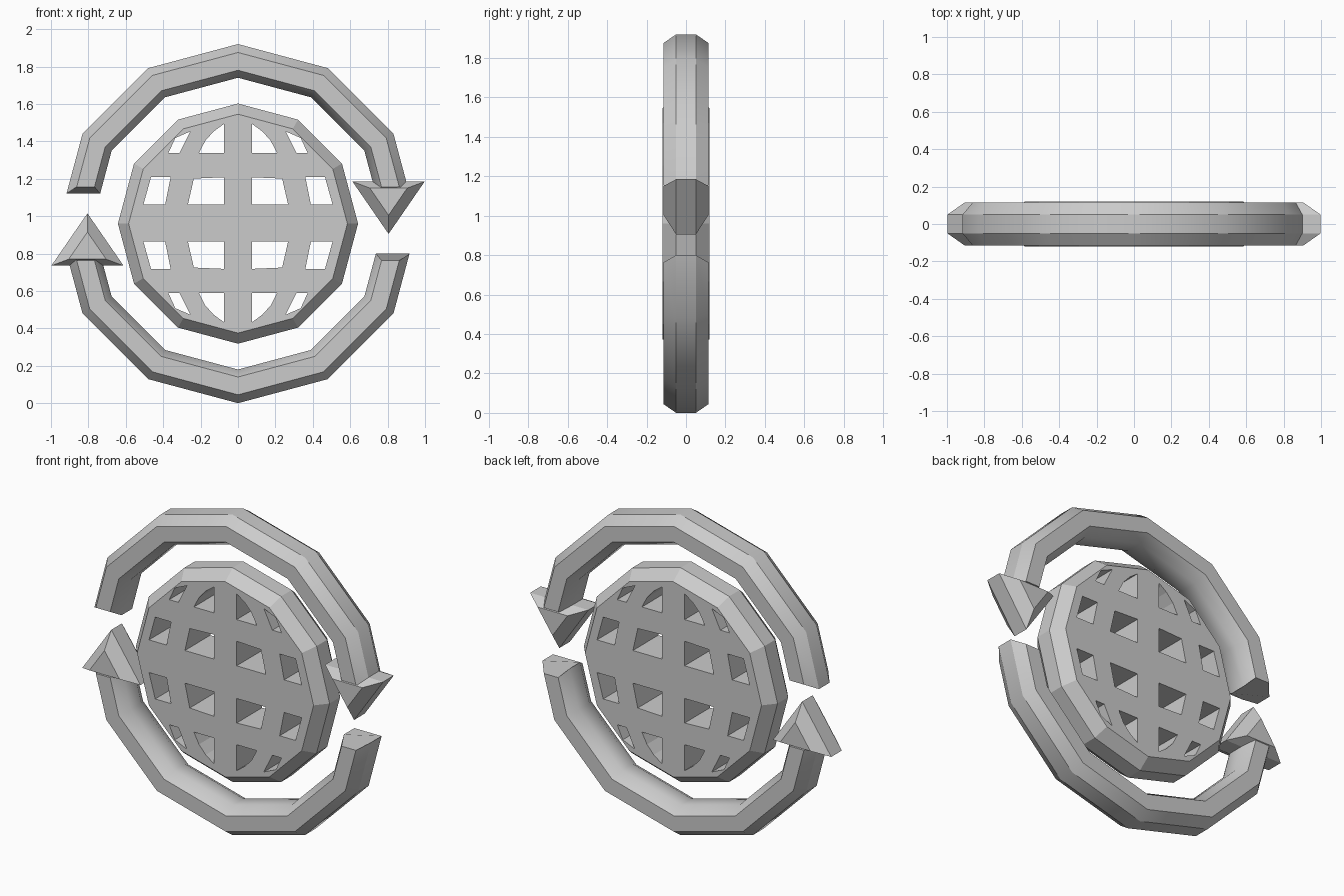
import bpy, bmesh, math
from math import sin, cos, pi

if "Cube" in bpy.data.objects:
    bpy.data.objects.remove(bpy.data.objects["Cube"], do_unlink=True)

MID = 0.96        # height of the common centre
DEPTH = 0.115     # half thickness of the arrows
RIM = 0.05        # half thickness at the chamfered edge

grey = bpy.data.materials.new("plain grey")
grey.use_nodes = True
grey.diffuse_color = (0.6, 0.6, 0.6, 1)
grey.node_tree.nodes["Principled BSDF"].inputs["Base Color"].default_value = (0.6, 0.6, 0.6, 1)


def loft(name, rings, closed=True):
    """Skin a list of equal point rings and cap both ends."""
    bm = bmesh.new()
    rows = [[bm.verts.new(p) for p in ring] for ring in rings]
    for a, b in zip(rows, rows[1:]):
        for i in range(len(a)):
            j = (i + 1) % len(a)
            bm.faces.new((a[i], a[j], b[j], b[i]))
    bm.faces.new(rows[0])
    bm.faces.new(rows[-1])
    bmesh.ops.recalc_face_normals(bm, faces=bm.faces)
    mesh = bpy.data.meshes.new(name)
    bm.to_mesh(mesh)
    bm.free()
    mesh.materials.append(grey)
    obj = bpy.data.objects.new(name, mesh)
    bpy.context.collection.objects.link(obj)
    return obj


def outline(points, y):
    return [(x, y, MID + z) for x, z in points]


def polygon(radius):
    return [(radius * sin(k * pi / 6), radius * cos(k * pi / 6)) for k in range(12)]


# Globe: chamfered twelve-sided disc
globe = loft("globe_disc", [outline(polygon(r), y) for r, y in
                            ((0.585, -0.12), (0.642, -RIM), (0.642, RIM), (0.585, 0.12))])

# Globe openings: one quarter of the lattice, mirrored to all four
quarter = [
    [(0.075, 0.098), (0.075, 0.245), (0.236, 0.238), (0.268, 0.098)],
    [(0.39, 0.098), (0.36, 0.245), (0.465, 0.245), (0.506, 0.098)],
    [(0.075, 0.375), (0.075, 0.53), (0.13, 0.49), (0.175, 0.44), (0.208, 0.375)],
    [(0.312, 0.375), (0.255, 0.49), (0.335, 0.455), (0.372, 0.375)],
]
cutters = bpy.data.collections.new("cutters")
bpy.context.scene.collection.children.link(cutters)
for sx in (-1, 1):
    for sz in (-1, 1):
        for shape in quarter:
            pts = [(sx * x, sz * z + 0.003) for x, z in shape]
            cutter = loft("opening_cutter", [outline(pts, -0.3), outline(pts, 0.3)])
            bpy.context.collection.objects.unlink(cutter)
            cutters.objects.link(cutter)
            cutter.hide_render = True
            cutter.display_type = 'WIRE'

cut = globe.modifiers.new("openings", 'BOOLEAN')
cut.operation = 'DIFFERENCE'
cut.solver = 'EXACT'
cut.operand_type = 'COLLECTION'
cut.collection = cutters
bpy.context.view_layer.objects.active = globe
globe.select_set(True)
bpy.ops.object.modifier_apply(modifier=cut.name)
for cutter in list(cutters.objects):
    bpy.data.objects.remove(cutter, do_unlink=True)
bpy.data.collections.remove(cutters)

# Arc cross-section: radius and depth of a chamfered bar
section = [(0.82, -DEPTH), (0.915, -DEPTH), (0.96, -RIM), (0.96, RIM),
           (0.915, DEPTH), (0.82, DEPTH), (0.78, RIM), (0.78, -RIM)]


def arc_end(side):
    """Level end of the arc, set back where the bar is deepest."""
    ring = []
    for r, y in section:
        z = 0.197 if abs(y) > RIM else 0.16
        t = 1 - z / (r / 2)
        ring.append((side * r * (cos(pi / 6) + t * (1 - cos(pi / 6))), y, z))
    return ring


def placed(ring, turn):
    """Lift a ring to the centre; turn -1 spins it half way round."""
    return [(turn * x, y, MID + turn * z) for x, y, z in ring]


# Arrows: the lower one is the upper one turned half way round
tip_x = 0.805
head_edge = [(tip_x - 0.193, 0.225), (tip_x + 0.193, 0.225), (tip_x, -0.055)]
head_face = [(tip_x - 0.1, 0.19), (tip_x + 0.1, 0.19), (tip_x, 0.045)]
for name, turn in (("upper", 1), ("lower", -1)):
    rings = [arc_end(-1)]
    for k in range(-2, 3):
        a = k * pi / 6
        rings.append([(r * sin(a), y, r * cos(a)) for r, y in section])
    rings.append(arc_end(1))
    arc = loft(name + "_arc", [placed(r, turn) for r in rings])

    layers = ((head_face, -DEPTH), (head_edge, -RIM), (head_edge, RIM), (head_face, DEPTH))
    loft(name + "_arrowhead", [placed([(x, y, z) for x, z in pts], turn) for pts, y in layers])

    # Soften only the bends along the arc
    bpy.ops.object.select_all(action='DESELECT')
    arc.select_set(True)
    bpy.context.view_layer.objects.active = arc
    bpy.ops.object.shade_smooth_by_angle(angle=math.radians(32))
